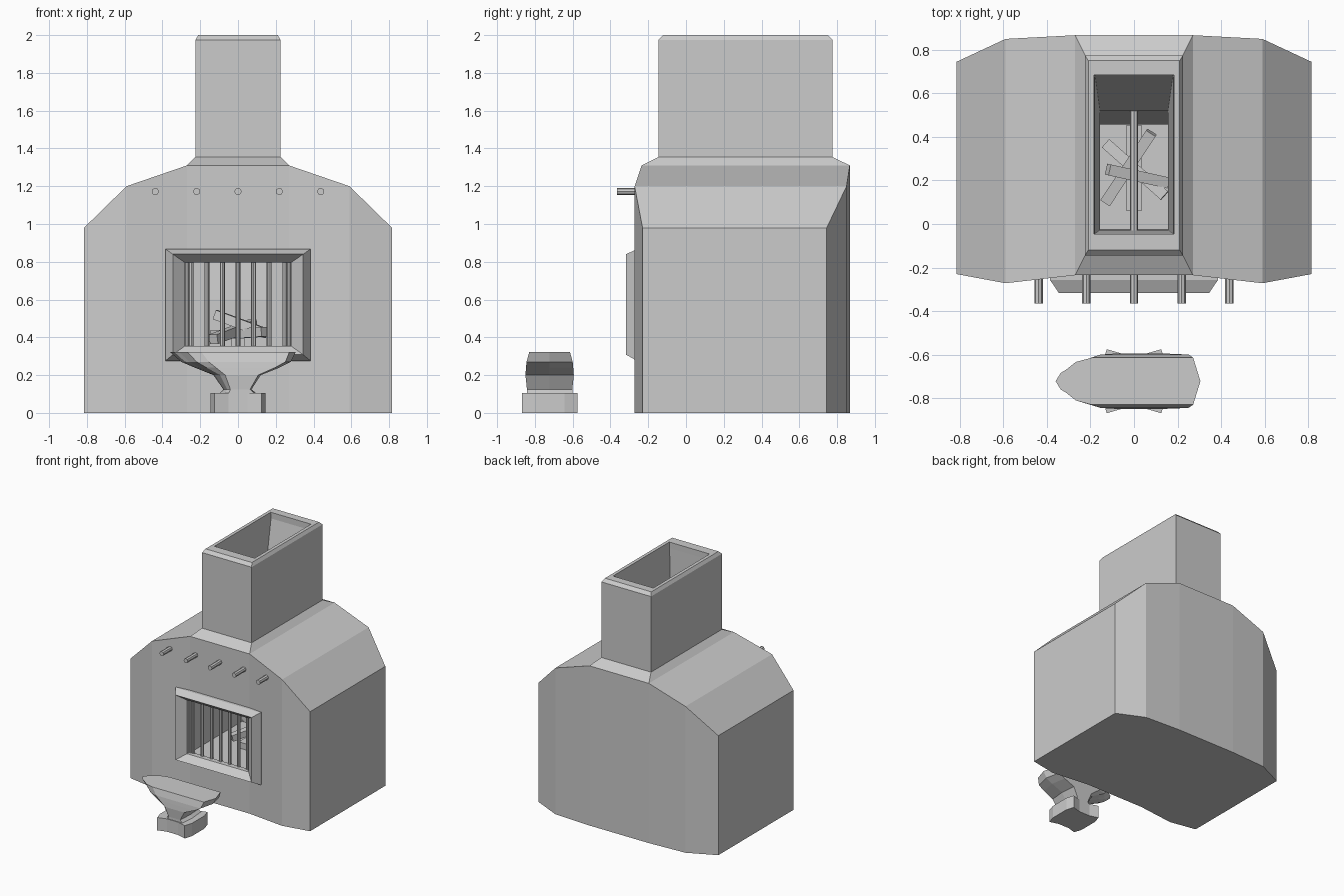
import bpy, bmesh, math
from mathutils import Vector

if "Cube" in bpy.data.objects:
    bpy.data.objects.remove(bpy.data.objects["Cube"])

STONE = bpy.data.materials.new("grey")
STONE.diffuse_color = (0.6, 0.6, 0.6, 1)
STONE.use_nodes = True
STONE.node_tree.nodes["Principled BSDF"].inputs["Base Color"].default_value = STONE.diffuse_color


def make(name, bm):
    bmesh.ops.recalc_face_normals(bm, faces=bm.faces)
    me = bpy.data.meshes.new(name)
    bm.to_mesh(me)
    bm.free()
    me.materials.append(STONE)
    ob = bpy.data.objects.new(name, me)
    bpy.context.collection.objects.link(ob)
    return ob


def loft(name, rings, closed=False):
    """Skin equal-length rings; cap the ends, or join last to first."""
    bm = bmesh.new()
    vs = [[bm.verts.new(p) for p in r] for r in rings]
    n = len(rings[0])
    pairs = list(zip(vs, vs[1:])) + ([(vs[-1], vs[0])] if closed else [])
    for a, b in pairs:
        for i in range(n):
            j = (i + 1) % n
            bm.faces.new((a[i], a[j], b[j], b[i]))
    if not closed:
        bm.faces.new(vs[0])
        bm.faces.new(vs[-1])
    return make(name, bm)


def rect(x, y0, y1, z):
    return [(-x, y0, z), (x, y0, z), (x, y1, z), (-x, y1, z)]


def upright(x, z0, z1, y):
    return [(-x, y, z0), (x, y, z0), (x, y, z1), (-x, y, z1)]


def bar(name, a, b, r, sides=8, turn=0.0):
    a, b = Vector(a), Vector(b)
    q = (b - a).to_track_quat('Z', 'Y')
    circle = [q @ Vector((r * math.cos(turn + math.tau * i / sides),
                          r * math.sin(turn + math.tau * i / sides), 0)) for i in range(sides)]
    return loft(name, [[a + c for c in circle], [b + c for c in circle]])


# Furnace body with hood shoulders, tapering into the chimney
bm = bmesh.new()
cols = [(0.815, -0.23, 0.745, 0.98), (0.59, -0.272, 0.85, 1.2), (0.27, -0.235, 0.867, 1.31)]
cols = [(-x, f, b, z) for x, f, b, z in cols] + cols[::-1]
vs = [[bm.verts.new(p) for p in ((x, f, 0), (x, f, z), (x, b, z), (x, b, 0))] for x, f, b, z in cols]
for k, (a, b) in enumerate(zip(vs, vs[1:])):
    for i in range(4):
        if not (k == 2 and i == 1):          # centre top stays open for the chimney
            j = (i + 1) % 4
            bm.faces.new((a[i], a[j], b[j], b[i]))
bm.faces.new(vs[0])
bm.faces.new(vs[-1])
ring = [vs[2][1], vs[3][1], vs[3][2], vs[2][2]]
for r in (rect(0.225, -0.145, 0.775, 1.355), rect(0.225, -0.145, 0.775, 1.975),
          rect(0.21, -0.12, 0.75, 2.0)):
    new = [bm.verts.new(p) for p in r]
    for i in range(4):
        j = (i + 1) % 4
        bm.faces.new((ring[i], ring[j], new[j], new[i]))
    ring = new
bm.faces.new(ring)
body = make("furnace_body", bm)

# Hollow flue and fire chamber
cutters = [
    loft("flue_cutter", [rect(0.186, -0.045, 0.685, 2.05), rect(0.18, -0.045, 0.685, 1.95),
                         rect(0.157, -0.03, 0.52, 1.2), rect(0.155, -0.02, 0.457, 0.6)]),
    loft("chamber_cutter", [upright(0.283, 0.345, 0.8, -0.4), upright(0.283, 0.345, 0.8, 0.457)]),
]
for c in cutters:
    c.hide_render = True
    m = body.modifiers.new("cut", 'BOOLEAN')
    m.operation, m.solver, m.object = 'DIFFERENCE', 'EXACT', c
    bpy.context.view_layer.objects.active = body
    bpy.ops.object.modifier_apply(modifier=m.name)
for c in cutters:
    bpy.data.objects.remove(c)

# Splayed window frame
loft("window_frame", [upright(0.385, 0.275, 0.868, -0.22), upright(0.385, 0.275, 0.868, -0.258),
                      upright(0.345, 0.308, 0.84, -0.317), upright(0.28, 0.355, 0.795, -0.262),
                      upright(0.28, 0.355, 0.795, -0.22)], closed=True)

# Vertical window bars
for i in range(7):
    x = (i - 3) * 0.0825
    bar("window_bar", (x, -0.225, 0.33), (x, -0.225, 0.82), 0.013)
for x in (-0.27, 0.27):
    bar("window_side_bar", (x, -0.225, 0.33), (x, -0.225, 0.82), 0.013)

# Long hanging pegs through the hood
for i in range(5):
    x = (i - 2) * 0.219
    bar("hood_peg", (x, -0.365, 1.172), (x, 0.52, 1.172), 0.019)

# Firewood on the hearth
logs = [((0, 0.06, 0.36), (0, 0.455, 0.36), 0.05),
        ((-0.13, 0.10, 0.39), (0.08, 0.42, 0.47), 0.036),
        ((-0.13, 0.37, 0.41), (0.14, 0.13, 0.43), 0.036),
        ((-0.12, 0.25, 0.52), (0.15, 0.19, 0.42), 0.036)]
for a, b, r in logs:
    bar("firewood", a, b, r, 4, math.pi / 4)

# Anvil: concave foot
yc = -0.722
quarter = [(0.145, 0.08), (0.125, 0.147), (0.05, 0.125)]
foot = quarter + [(-x, y) for x, y in quarter[::-1]]
foot += [(-x, -y) for x, y in foot]
loft("anvil_foot", [[(x, yc + y, z) for x, y in foot] for z in (0, 0.105)])

# Anvil: waist, flared body and horned top (z, left x, right x, half depth)
plan = [(-1, 0), (-0.93, 0.35), (-0.85, 0.5), (-0.72, 0.82), (-0.5, 1), (0.9, 1), (1, 0)]
plan += [(x, -y) for x, y in plan[-2:0:-1]]
levels = [(0.1, -0.10, 0.10, 0.12), (0.125, -0.078, 0.072, 0.12), (0.2, -0.13, 0.12, 0.128),
          (0.24, -0.23, 0.22, 0.125), (0.27, -0.30, 0.28, 0.122), (0.322, -0.36, 0.305, 0.108)]
rings = []
for z, l, r, d in levels:
    mid, half = (l + r) / 2, (r - l) / 2
    rings.append([(mid + half * u, yc + d * v, z) for u, v in plan])
loft("anvil_body", rings)
